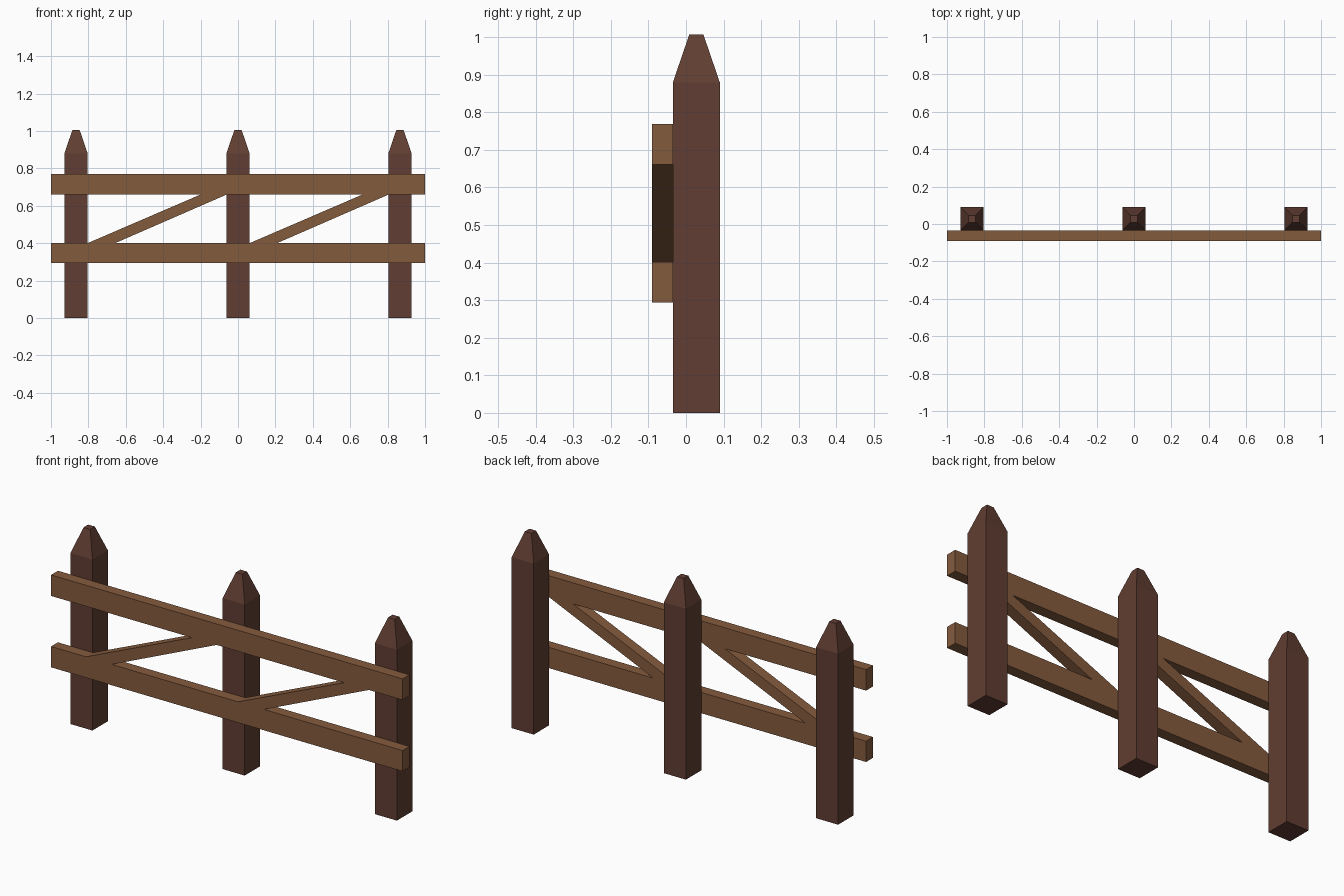
import bpy, bmesh

if "Cube" in bpy.data.objects:
    bpy.data.objects.remove(bpy.data.objects["Cube"])


def make_material(name, color):
    m = bpy.data.materials.new(name)
    m.diffuse_color = (*color, 1.0)
    m.use_nodes = True
    m.node_tree.nodes["Principled BSDF"].inputs["Base Color"].default_value = m.diffuse_color
    return m


POST_WOOD = make_material("dark_post_wood", (0.119, 0.048, 0.032))
RAIL_WOOD = make_material("light_rail_wood", (0.231, 0.105, 0.048))

POST_W, POST_Y = 0.125, 0.0275
RAIL_BACK, RAIL_FRONT = -0.035, -0.091
LOW_RAIL, HIGH_RAIL = (0.294, 0.401), (0.661, 0.769)
SPACING = 0.866


def finish(name, bm, mat):
    bmesh.ops.recalc_face_normals(bm, faces=bm.faces)
    me = bpy.data.meshes.new(name)
    bm.to_mesh(me)
    bm.free()
    me.materials.append(mat)
    ob = bpy.data.objects.new(name, me)
    bpy.context.collection.objects.link(ob)
    return ob


def make_post(name, x):
    """Square post with a blunt pyramid tip, lofted from square rings."""
    bm = bmesh.new()
    rings = []
    for z, w in ((0, POST_W), (0.879, POST_W), (1.006, 0.038)):
        h = w / 2
        rings.append([bm.verts.new((x + sx * h, POST_Y + sy * h, z))
                      for sx, sy in ((-1, -1), (1, -1), (1, 1), (-1, 1))])
    for a, b in zip(rings, rings[1:]):
        for i in range(4):
            j = (i + 1) % 4
            bm.faces.new((a[i], a[j], b[j], b[i]))
    bm.faces.new(rings[0])
    bm.faces.new(rings[-1])
    return finish(name, bm, POST_WOOD)


def make_board(name, outline):
    """Extrude an x/z outline through the board thickness."""
    bm = bmesh.new()
    face = bm.faces.new([bm.verts.new((x, RAIL_FRONT, z)) for x, z in outline])
    ext = bmesh.ops.extrude_face_region(bm, geom=[face])
    verts = [v for v in ext["geom"] if isinstance(v, bmesh.types.BMVert)]
    bmesh.ops.translate(bm, verts=verts, vec=(0, RAIL_BACK - RAIL_FRONT, 0))
    return finish(name, bm, RAIL_WOOD)


# Posts
for label, x in (("left", -SPACING), ("middle", 0), ("right", SPACING)):
    make_post(label + "_post", x)

# Horizontal rails
for label, (z0, z1) in (("lower", LOW_RAIL), ("upper", HIGH_RAIL)):
    make_board(label + "_rail", [(-1, z0), (1, z0), (1, z1), (-1, z1)])

# Diagonal braces, cut flush between the rails
for label, x in (("left", -SPACING), ("right", 0)):
    make_board(label + "_brace", [(x + 0.064, LOW_RAIL[1]), (x + 0.211, LOW_RAIL[1]),
                                  (x + 0.808, HIGH_RAIL[0]), (x + 0.668, HIGH_RAIL[0])])
